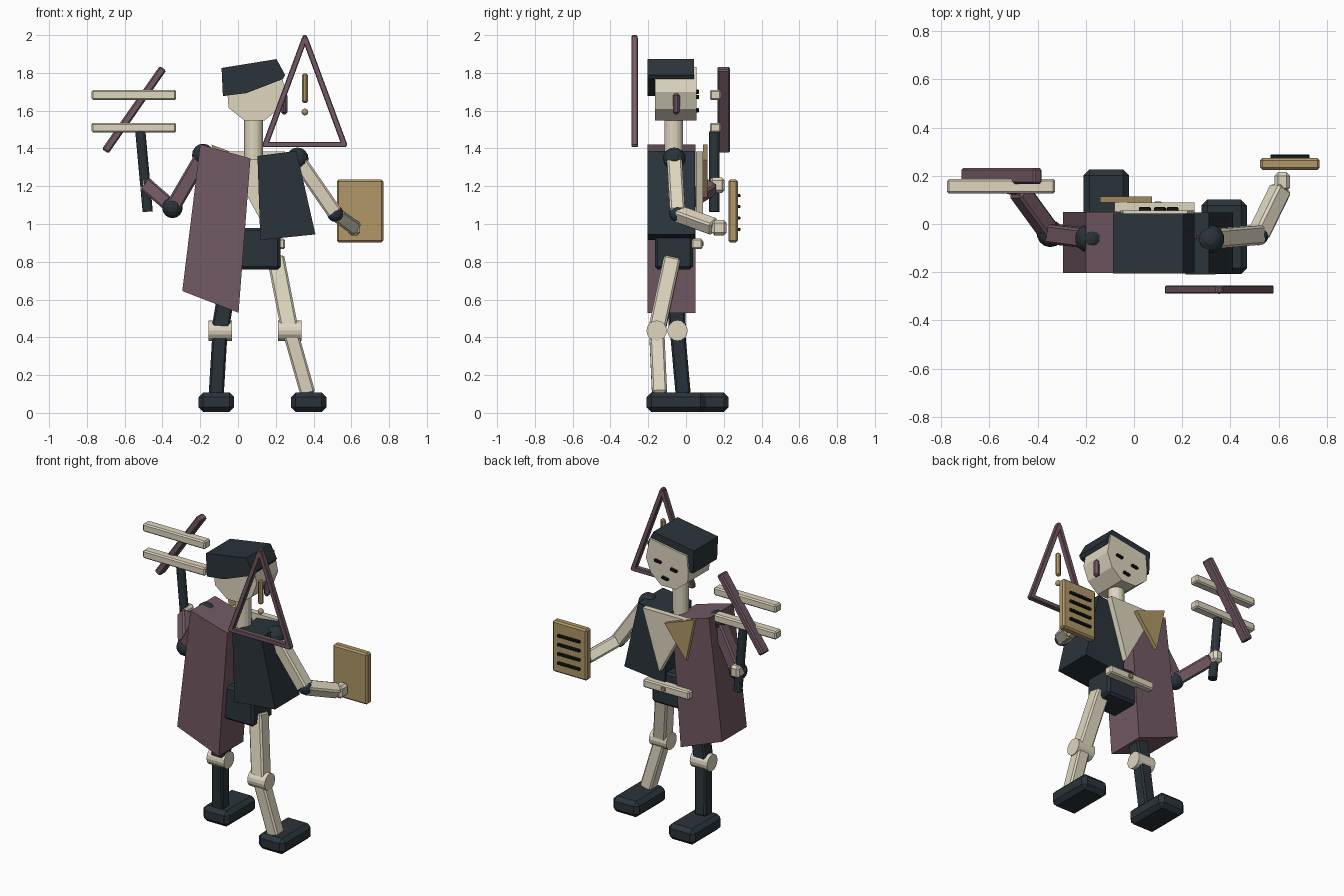
import bpy, bmesh
from mathutils import Vector, Matrix

if "Cube" in bpy.data.objects:
    bpy.data.objects.remove(bpy.data.objects["Cube"])


def material(name, rgb):
    m = bpy.data.materials.new(name)
    m.diffuse_color = (*rgb, 1)
    m.use_nodes = True
    m.node_tree.nodes["Principled BSDF"].inputs["Base Color"].default_value = m.diffuse_color
    return m


CREAM = material("cream", (0.73, 0.67, 0.52))
DARK = material("charcoal", (0.023, 0.034, 0.043))
PURPLE = material("plum", (0.17, 0.10, 0.127))
GOLD = material("ochre", (0.44, 0.31, 0.14))
BLACK = material("black", (0.008, 0.01, 0.012))


def finish(name, bm, mat, bevel=0.0, matrix=None):
    bmesh.ops.recalc_face_normals(bm, faces=bm.faces)
    me = bpy.data.meshes.new(name)
    bm.to_mesh(me)
    bm.free()
    me.materials.append(mat)
    ob = bpy.data.objects.new(name, me)
    bpy.context.collection.objects.link(ob)
    if matrix:
        ob.matrix_world = matrix
    if bevel:
        mod = ob.modifiers.new("bevel", 'BEVEL')
        mod.width, mod.segments = bevel, 1
    return ob


def box(name, lo, hi, mat, bevel=0.008):
    lo, hi = Vector(lo), Vector(hi)
    bm = bmesh.new()
    bmesh.ops.create_cube(bm, size=1)
    bmesh.ops.scale(bm, vec=hi - lo, verts=bm.verts)
    return finish(name, bm, mat, bevel, Matrix.Translation((lo + hi) / 2))


def frame(a, b):
    # local z runs from a to b, local y stays close to world y
    a, b = Vector(a), Vector(b)
    z = (b - a).normalized()
    x = Vector((0, 1, 0)).cross(z).normalized()
    rot = Matrix((x, z.cross(x), z)).transposed().to_4x4()
    return Matrix.Translation((a + b) / 2) @ rot, (b - a).length


def beam(name, a, b, w, d, mat, bevel=0.008):
    mtx, length = frame(a, b)
    bm = bmesh.new()
    bmesh.ops.create_cube(bm, size=1)
    bmesh.ops.scale(bm, vec=(w, d, length), verts=bm.verts)
    return finish(name, bm, mat, bevel, mtx)


def rod(name, a, b, r, mat, sides=16):
    mtx, length = frame(a, b)
    bm = bmesh.new()
    bmesh.ops.create_cone(bm, cap_ends=True, segments=sides,
                          radius1=r, radius2=r, depth=length)
    return finish(name, bm, mat, 0, mtx)


def ball(name, c, r, mat):
    bm = bmesh.new()
    bmesh.ops.create_uvsphere(bm, u_segments=14, v_segments=8, radius=r)
    return finish(name, bm, mat, 0, Matrix.Translation(c))


def slab(name, pts, y0, y1, mat):
    # polygon in x, z pushed through from y0 to y1
    bm = bmesh.new()
    f = bm.faces.new([bm.verts.new((x, y0, z)) for x, z in pts])
    ext = bmesh.ops.extrude_face_region(bm, geom=[f])
    verts = [v for v in ext["geom"] if isinstance(v, bmesh.types.BMVert)]
    bmesh.ops.translate(bm, vec=(0, y1 - y0, 0), verts=verts)
    return finish(name, bm, mat)


# head, hair and face
slab("head", [(0.035, 1.547), (0.14, 1.547), (0.215, 1.61), (0.25, 1.70), (0.222, 1.83),
              (-0.045, 1.785), (-0.055, 1.68), (-0.05, 1.615)], -0.165, 0.055, CREAM)
slab("hair", [(-0.087, 1.826), (0.204, 1.873), (0.25, 1.788), (0.237, 1.767),
              (0.045, 1.693), (-0.08, 1.677)], -0.205, 0.043, DARK)
for label, x, z in (("left_eye", 0.045, 1.672), ("right_eye", 0.16, 1.70), ("mouth", 0.108, 1.602)):
    beam(label, (x - 0.024, 0.06, z - 0.004), (x + 0.024, 0.06, z + 0.004), 0.016, 0.02, BLACK, 0.004)
box("ear", (0.228, -0.07, 1.58), (0.262, -0.033, 1.692), PURPLE, 0.012)
rod("neck", (0.083, -0.065, 1.34), (0.083, -0.065, 1.56), 0.05, CREAM)

# torso panels
slab("torso_dark_panel", [(0.103, 1.36), (0.31, 1.387), (0.41, 0.945), (0.118, 0.915)],
     -0.205, 0.048, DARK)
slab("coat_panel", [(-0.20, 1.422), (0.066, 1.347), (0.003, 0.53), (-0.295, 0.645)],
     -0.203, 0.05, PURPLE)
slab("chest_triangle", [(0.25, 1.385), (-0.08, 1.385), (0.13, 1.0)], 0.052, 0.09, CREAM)
slab("lapel_triangle", [(-0.14, 1.42), (0.075, 1.34), (-0.08, 1.14)], 0.09, 0.115, GOLD)
box("pelvis", (-0.06, -0.165, 0.76), (0.225, 0.037, 0.98), DARK, 0.015)
box("belt", (-0.08, 0.03, 0.868), (0.25, 0.088, 0.922), CREAM)
box("belt_buckle", (0.085, 0.085, 0.883), (0.115, 0.093, 0.908), GOLD, 0.003)

# legs: hip, knee, ankle, foot box
legs = (("left", DARK, (-0.035, -0.06, 0.80), (-0.095, -0.045, 0.435), (-0.115, -0.015, 0.10),
         (-0.21, -0.08), (-0.02, 0.226)),
        ("right", CREAM, (0.20, -0.072, 0.82), (0.275, -0.155, 0.435), (0.37, -0.14, 0.10),
         (0.28, -0.208), (0.468, 0.102)))
for side, mat, hip, knee, ankle, f0, f1 in legs:
    beam(side + "_thigh", hip, knee, 0.092, 0.09, mat, 0.01)
    beam(side + "_shin", knee, ankle, 0.08, 0.08, mat, 0.01)
    k = Vector(knee)
    rod(side + "_knee", k - Vector((0.062, 0, 0)), k + Vector((0.062, 0, 0)), 0.054, CREAM)
    box(side + "_foot", (*f0, 0.005), (*f1, 0.108), DARK, 0.025)

# arms: shoulder, elbow, wrist, hand
arms = (("left", PURPLE, (-0.185, -0.06, 1.365), (-0.347, -0.04, 1.087), (-0.478, 0.14, 1.20),
         (-0.485, 0.165, 1.205), 0.056),
        ("right", CREAM, (0.315, -0.062, 1.345), (0.515, -0.045, 1.055), (0.61, 0.15, 0.985),
         (0.615, 0.175, 0.98), 0.044))
for side, mat, sh, el, wr, hand, er in arms:
    ball(side + "_shoulder", sh, 0.06, DARK)
    beam(side + "_upper_arm", sh, el, 0.08, 0.08, mat, 0.01)
    ball(side + "_elbow", el, er, DARK)
    beam(side + "_forearm", el, wr, 0.075, 0.075, mat, 0.01)
    h = Vector(hand)
    s = Vector((0.032, 0.04, 0.04))
    box(side + "_hand", h - s, h + s, CREAM, 0.015)

# sign on a staff
rod("staff", (-0.478, 0.15, 1.065), (-0.517, 0.15, 1.49), 0.027, DARK, 12)
for i, z in enumerate((1.51, 1.683)):
    box(f"sign_bar_{i + 1}", (-0.775, 0.126, z - 0.026), (-0.327, 0.186, z + 0.026), CREAM)
beam("sign_slash", (-0.703, 0.199, 1.385), (-0.397, 0.199, 1.825), 0.042, 0.066, PURPLE)

# tablet with lines
box("tablet", (0.523, 0.224, 0.903), (0.77, 0.274, 1.235), GOLD, 0.01)
for i, z in enumerate((0.972, 1.032, 1.092, 1.15)):
    box(f"tablet_line_{i + 1}", (0.565, 0.27, z - 0.008), (0.727, 0.288, z + 0.008), BLACK, 0.003)

# warning triangle
apex, bl, br = (0.354, -0.272, 1.985), (0.142, -0.272, 1.412), (0.566, -0.272, 1.412)
beam("triangle_left", bl, apex, 0.03, 0.034, PURPLE, 0.004)
beam("triangle_right", br, apex, 0.03, 0.034, PURPLE, 0.004)
beam("triangle_base", (0.13, -0.272, 1.421), (0.575, -0.272, 1.421), 0.028, 0.034, PURPLE, 0.004)
box("triangle_tip", (0.342, -0.288, 1.97), (0.366, -0.256, 2.0), PURPLE, 0.006)
box("warning_stroke", (0.338, -0.286, 1.64), (0.37, -0.258, 1.798), GOLD, 0.01)
ball("warning_dot", (0.354, -0.272, 1.593), 0.018, GOLD)
